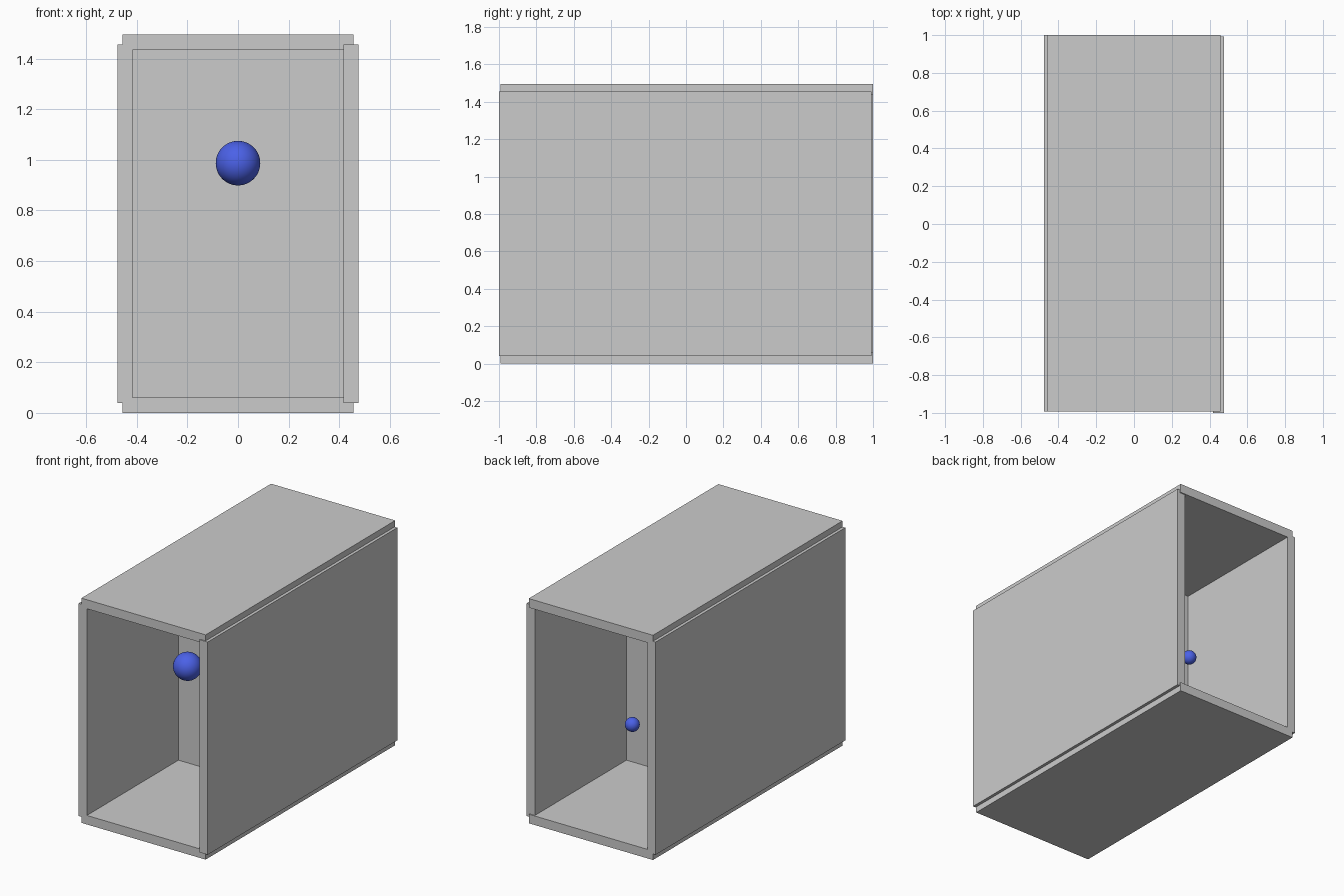
import bpy

if "Cube" in bpy.data.objects:
    bpy.data.objects.remove(bpy.data.objects["Cube"])

T = 0.06  # panel thickness


def box(name, lo, hi):
    size = [b - a for a, b in zip(lo, hi)]
    mid = [(a + b) / 2 for a, b in zip(lo, hi)]
    bpy.ops.mesh.primitive_cube_add(size=1, location=mid)
    ob = bpy.context.object
    ob.name = name
    ob.scale = size
    bpy.ops.object.transform_apply(location=False, rotation=False, scale=True)
    return ob


def ball(name, loc, r, mat):
    bpy.ops.mesh.primitive_uv_sphere_add(segments=48, ring_count=24, radius=r, location=loc)
    ob = bpy.context.object
    ob.name = name
    ob.data.materials.append(mat)
    bpy.ops.object.shade_smooth()
    return ob


# Floor and ceiling panels
for name, z in (("floor", 0.0), ("ceiling", 1.435)):
    box(name, (-0.457, -0.993, z), (0.457, 1.0, z + T))

# Side walls, the right one set slightly forward
box("left_wall", (-0.477, -0.993, 0.04), (-0.417, 1.0, 1.455))
box("right_wall", (0.417, -1.0, 0.04), (0.477, 0.993, 1.455))

# Partition halfway along the open tunnel
box("middle_partition", (-0.43, -0.03, 0.04), (0.43, 0.03, 1.455))

# Blue balls, one in each compartment
blue = bpy.data.materials.new("blue")
blue.diffuse_color = (0.07, 0.12, 0.8, 1)
blue.use_nodes = True
blue.node_tree.nodes["Principled BSDF"].inputs["Base Color"].default_value = blue.diffuse_color
ball("front_ball", (0, -0.53, 0.987), 0.088, blue)
ball("back_ball", (0.01, 0.55, 0.605), 0.045, blue)
